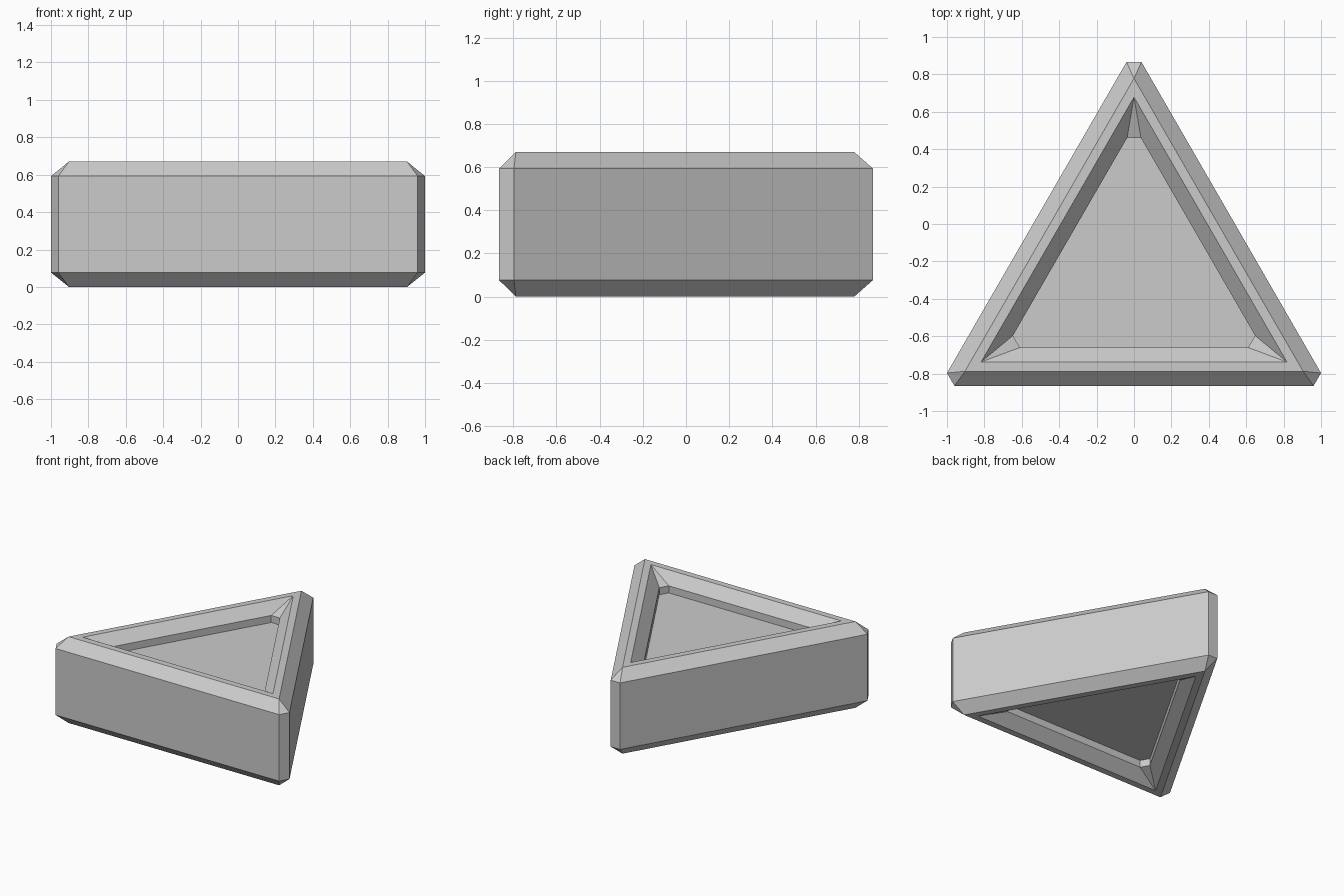
import bpy, bmesh
from math import sqrt, radians, cos, sin

if "Cube" in bpy.data.objects:
    bpy.data.objects.remove(bpy.data.objects["Cube"])

H = 0.67          # total height
CY = -0.2655      # triangle centroid in y

# Rings from the top floor outward, then down to the bottom floor:
# (side distance from centroid, half width of cut corner, z)
upper = [
    (0.395, 0.037, 0.535),   # recess floor
    (0.395, 0.037, 0.590),   # recess wall top
    (0.472, 0.0, H),         # inner rim (sharp triangle)
    (0.522, 0.0, H),         # outer rim (sharp triangle)
    (0.6004, 0.04, H - 0.077),  # outer wall top
]
rings = upper + [(a, w, H - z) for a, w, z in reversed(upper)]


def make_ring(bm, a, w, z):
    """Triangle with cut corners, always six entries; sharp corners repeat a vertex."""
    ring = []
    t = 2 * a - w * sqrt(3)
    for deg in (90, 210, 330):
        c, s = cos(radians(deg)), sin(radians(deg))
        pair = [bm.verts.new((t * c - k * s, CY + t * s + k * c, z))
                for k in ((-w, w) if w else (0,))]
        ring += pair if w else pair * 2
    return ring


bm = bmesh.new()
loops = [make_ring(bm, *r) for r in rings]

# Skin between neighbouring rings
for lo, hi in zip(loops, loops[1:]):
    for i in range(6):
        j = (i + 1) % 6
        corners = list(dict.fromkeys((lo[i], lo[j], hi[j], hi[i])))
        if len(corners) > 2:
            bm.faces.new(corners)

# Recess floors
bm.faces.new(loops[0])
bm.faces.new(loops[-1])
bmesh.ops.recalc_face_normals(bm, faces=bm.faces)

mesh = bpy.data.meshes.new("triangular_block")
bm.to_mesh(mesh)
bm.free()
block = bpy.data.objects.new("triangular_block", mesh)
bpy.context.collection.objects.link(block)
